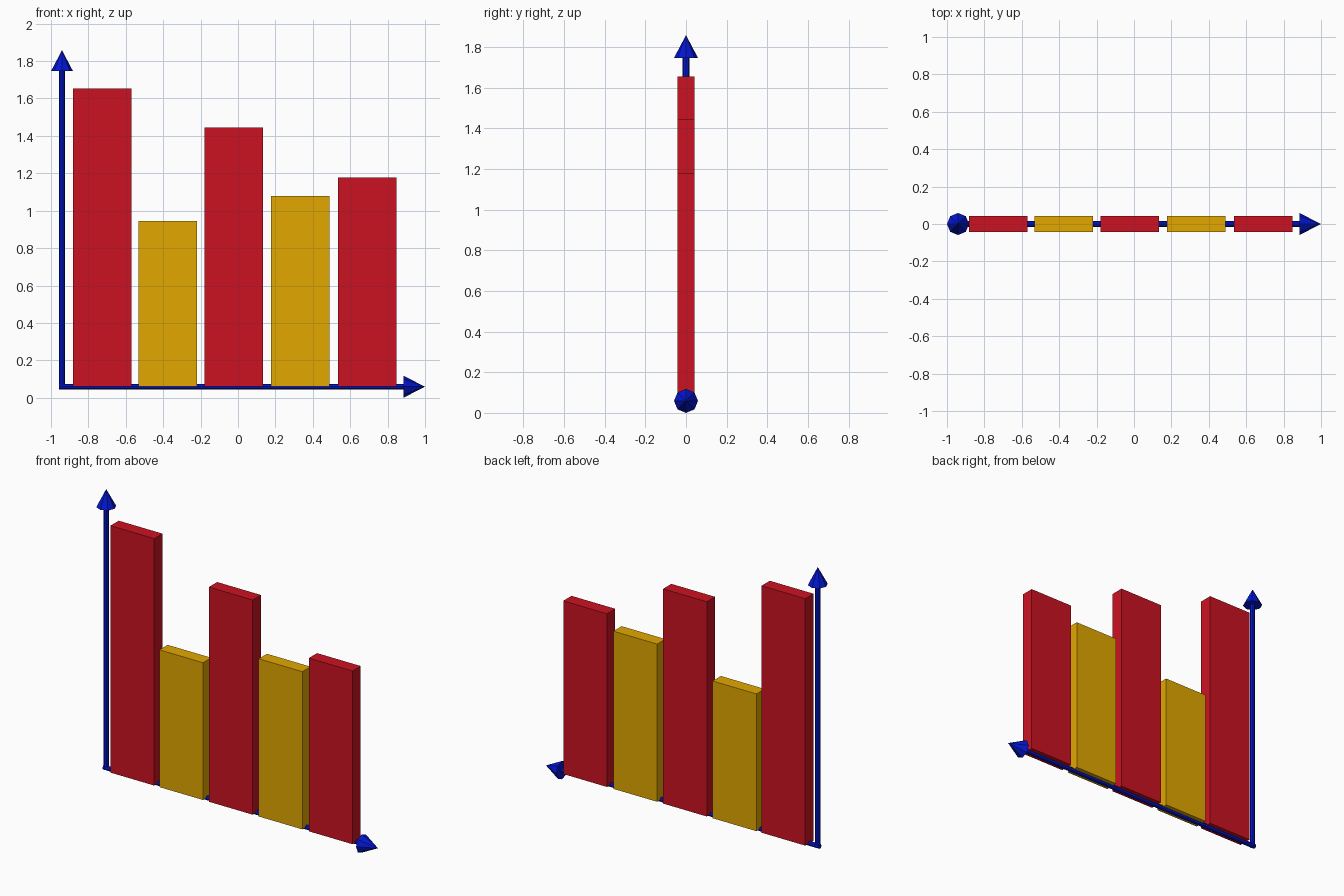
import bpy
from math import pi

if "Cube" in bpy.data.objects:
    bpy.data.objects.remove(bpy.data.objects["Cube"])


def material(name, rgb):
    m = bpy.data.materials.new(name)
    m.diffuse_color = (*rgb, 1)
    m.use_nodes = True
    m.node_tree.nodes["Principled BSDF"].inputs["Base Color"].default_value = m.diffuse_color
    return m


RED = material("red", (0.60, 0.006, 0.016))
GOLD = material("gold", (0.76, 0.39, 0.0))
BLUE = material("blue", (0.001, 0.008, 0.65))


def finish(name, mat):
    ob = bpy.context.object
    ob.name = name
    ob.data.materials.append(mat)
    return ob


def box(name, x, width, depth, z0, z1, mat):
    bpy.ops.mesh.primitive_cube_add(size=1, location=(x, 0, (z0 + z1) / 2))
    finish(name, mat).scale = (width, depth, z1 - z0)


def rod(name, centre, length, r1, r2, rot, mat, sides=8):
    bpy.ops.mesh.primitive_cone_add(vertices=sides, radius1=r1, radius2=r2,
                                    depth=length, location=centre, rotation=rot)
    finish(name, mat)


# Five bars in alternating colours
bars = ((-0.725, 1.654), (-0.376, 0.946), (-0.022, 1.446),
        (0.333, 1.078), (0.691, 1.178))
for i, (x, top) in enumerate(bars):
    box(f"bar_{i + 1}", x, 0.312, 0.084, 0.060, top, GOLD if i % 2 else RED)

AX, AZ = -0.941, 0.059          # axis origin
UP, ALONG = (0, 0, 0), (0, pi / 2, 0)

# Vertical axis: shaft and arrowhead
rod("vertical_shaft", (AX, 0, 0.90), 1.70, 0.016, 0.016, UP, BLUE)
rod("vertical_arrowhead", (AX, 0, 1.802), 0.112, 0.059, 0, UP, BLUE)

# Horizontal axis: shaft and arrowhead
rod("horizontal_shaft", (-0.032, 0, AZ), 1.85, 0.015, 0.015, ALONG, BLUE)
rod("horizontal_arrowhead", (0.942, 0, AZ), 0.115, 0.059, 0, ALONG, BLUE)
